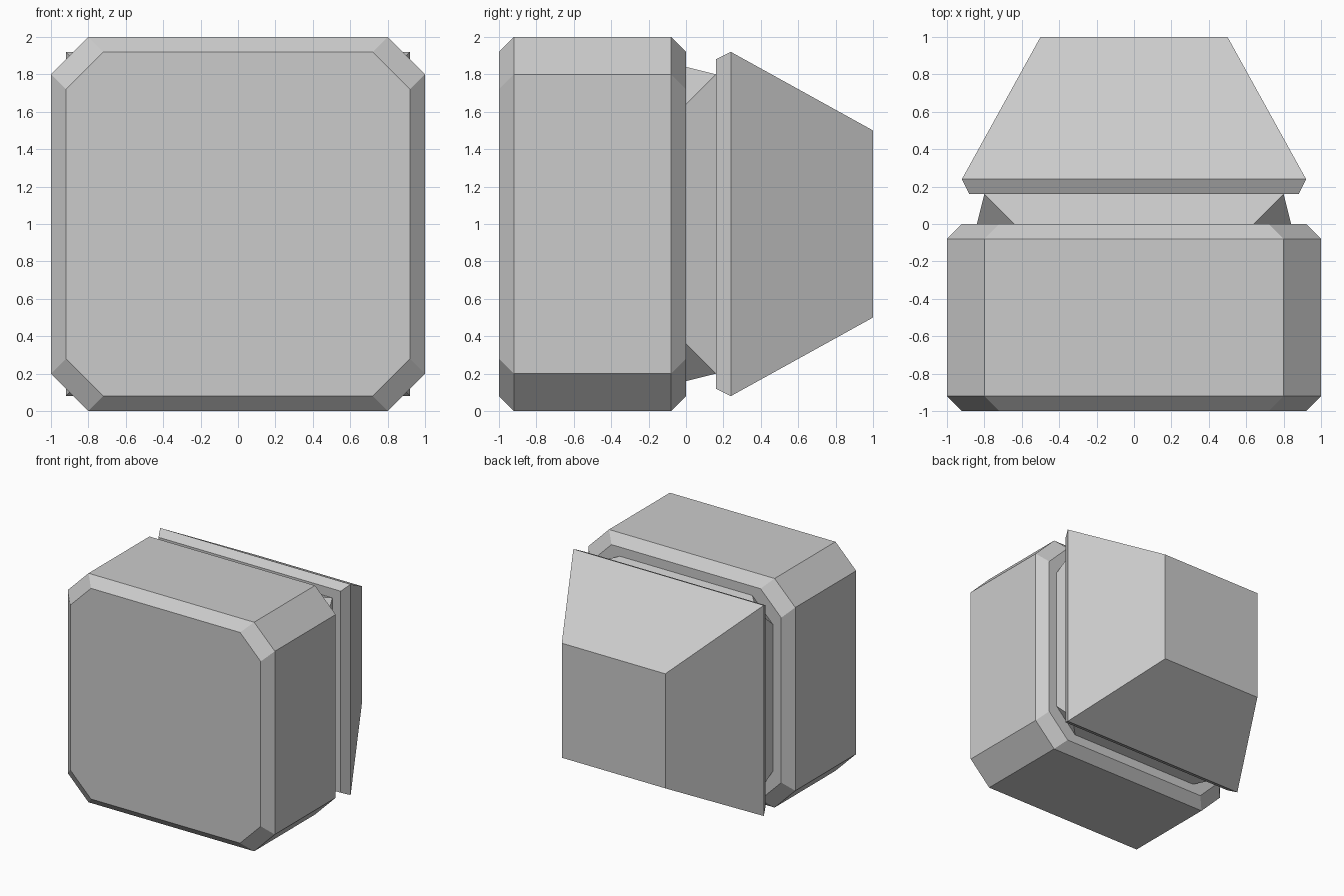
import bpy, bmesh

if "Cube" in bpy.data.objects:
    bpy.data.objects.remove(bpy.data.objects["Cube"])

CENTRE_Z = 1.0


def ring_points(half, cut, y):
    """Square outline with cut corners, anticlockwise seen from the front."""
    h, k = half, half - cut
    outline = [(-k, -h), (k, -h), (h, -k), (h, k),
               (k, h), (-k, h), (-h, k), (-h, -k)]
    return [(x, y, z + CENTRE_Z) for x, z in outline]


def loft(name, rings, cap_front=False, cap_back=False):
    """Skin a list of (half size, corner cut, y) rings from front to back."""
    bm = bmesh.new()
    loops = [[bm.verts.new(p) for p in ring_points(*r)] for r in rings]
    for a, b in zip(loops, loops[1:]):
        for i in range(8):
            j = (i + 1) % 8
            bm.faces.new((a[i], b[i], b[j], a[j]))
    if cap_front:
        bm.faces.new(loops[0])
    if cap_back:
        bm.faces.new(loops[-1][::-1])
    # Rings with no corner cut collapse to plain squares
    bmesh.ops.remove_doubles(bm, verts=bm.verts[:], dist=1e-5)
    mesh = bpy.data.meshes.new(name)
    bm.to_mesh(mesh)
    bm.free()
    obj = bpy.data.objects.new(name, mesh)
    bpy.context.collection.objects.link(obj)
    return obj


# Chamfered front block, open behind where the neck joins
loft("front_block", [(0.92, 0.2, -1), (1, 0.2, -0.92), (1, 0.2, -0.08),
                     (0.92, 0.2, 0), (0.84, 0.2, 0)], cap_front=True)

# Neck tapering from a cut-corner outline to a square
loft("neck", [(0.84, 0.2, 0), (0.8, 0, 0.16)])

# Tapered rear housing with a thin bevelled rim
loft("rear_housing", [(0.8, 0, 0.16), (0.88, 0, 0.16), (0.92, 0, 0.24),
                      (0.5, 0, 1)], cap_back=True)
